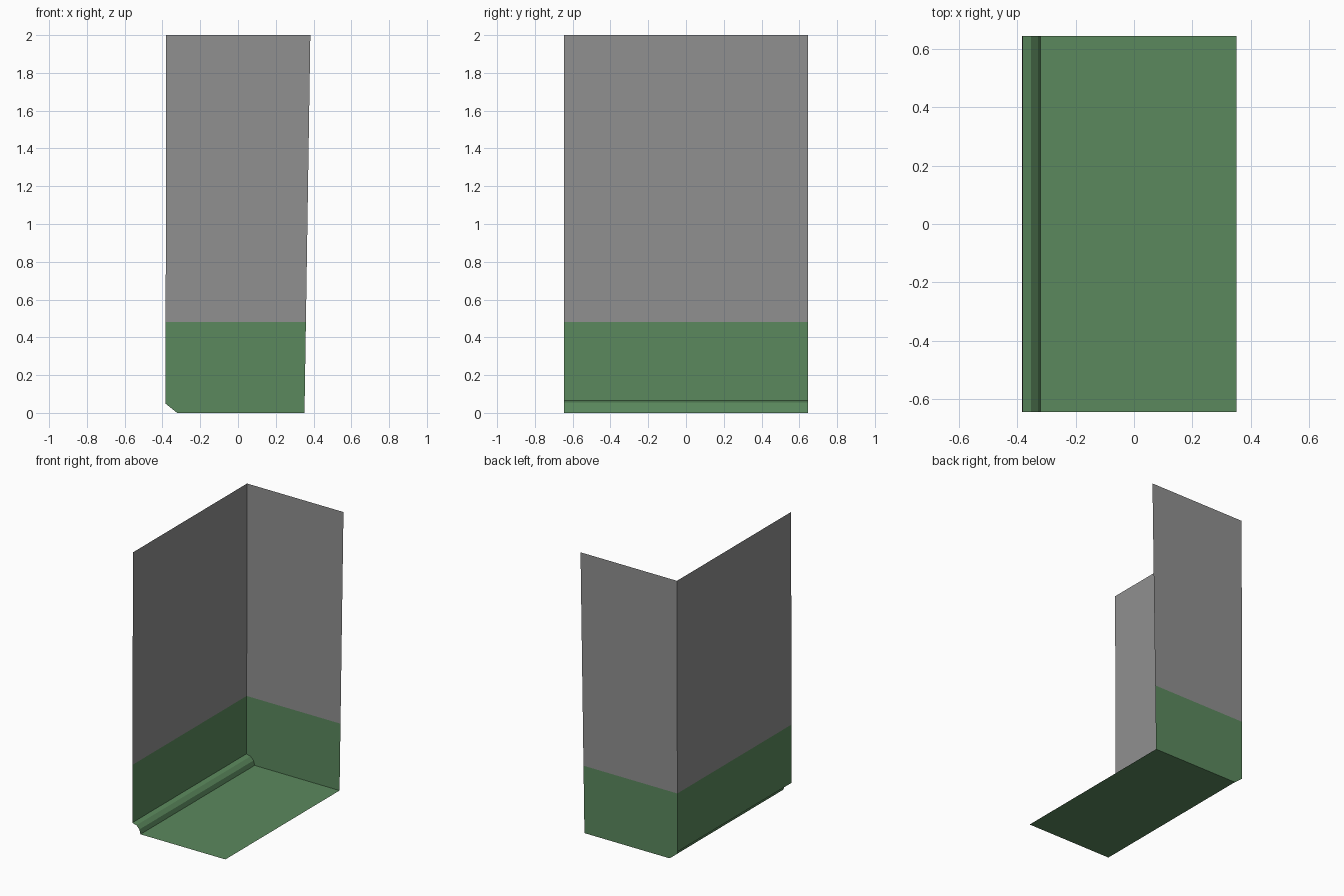
import bpy
import math

if "Cube" in bpy.data.objects:
    bpy.data.objects.remove(bpy.data.objects["Cube"])


def paint(name, rgb):
    mat = bpy.data.materials.new(name)
    mat.diffuse_color = (*rgb, 1)
    mat.use_nodes = True
    mat.node_tree.nodes["Principled BSDF"].inputs["Base Color"].default_value = mat.diffuse_color
    return mat


green = paint("green_paint", (0.105, 0.25, 0.111))
grey = paint("grey_paint", (0.28, 0.28, 0.28))

Y0, Y1 = -0.645, 0.645          # front and back
SPLIT, TOP = 0.48, 2.0          # paint line and wall top
XL, XS, XT = -0.385, -0.383, -0.38   # left wall at bottom, paint line, top
CUT_X, CUT_Z = -0.322, 0.05     # clipped lower corner of the back wall
R = 0.065                       # skirting radius


def make(name, verts, faces, mat):
    me = bpy.data.meshes.new(name)
    me.from_pydata(verts, [], faces)
    me.update()
    me.materials.append(mat)
    ob = bpy.data.objects.new(name, me)
    bpy.context.collection.objects.link(ob)
    return ob


def sheet(name, verts, mat):
    return make(name, verts, [list(range(len(verts)))], mat)


def right_x(z):
    # right edge of the back wall leans slightly outwards
    return 0.352 + 0.031 * z / TOP


# Floor
sheet("floor", [(CUT_X, Y0, 0), (0.352, Y0, 0), (0.352, Y1, 0), (CUT_X, Y1, 0)], green)

# Left wall: painted lower band and plain upper band
sheet("left_wall_lower", [(XL, Y0, R), (XL, Y1, R), (XS, Y1, SPLIT), (XS, Y0, SPLIT)], green)
sheet("left_wall_upper", [(XS, Y0, SPLIT), (XS, Y1, SPLIT), (XT, Y1, TOP), (XT, Y0, TOP)], grey)

# Back wall: lower band has the clipped corner
sheet("back_wall_lower", [(CUT_X, Y1, 0), (right_x(0), Y1, 0), (right_x(SPLIT), Y1, SPLIT),
                          (XS, Y1, SPLIT), (XL, Y1, CUT_Z)], green)
sheet("back_wall_upper", [(XS, Y1, SPLIT), (right_x(SPLIT), Y1, SPLIT),
                          (right_x(TOP), Y1, TOP), (XT, Y1, TOP)], grey)

# Quarter-round skirting: open curved sheet between wall and floor
arc = [(XL + R * math.sin(a), R * math.cos(a))
       for a in (math.radians(d) for d in (0, 30, 60, 90))]
n = len(arc)
verts = [(x, y, z) for y in (Y0, Y1) for x, z in arc]
make("skirting", verts, [(i, i + 1, n + i + 1, n + i) for i in range(n - 1)], green)
